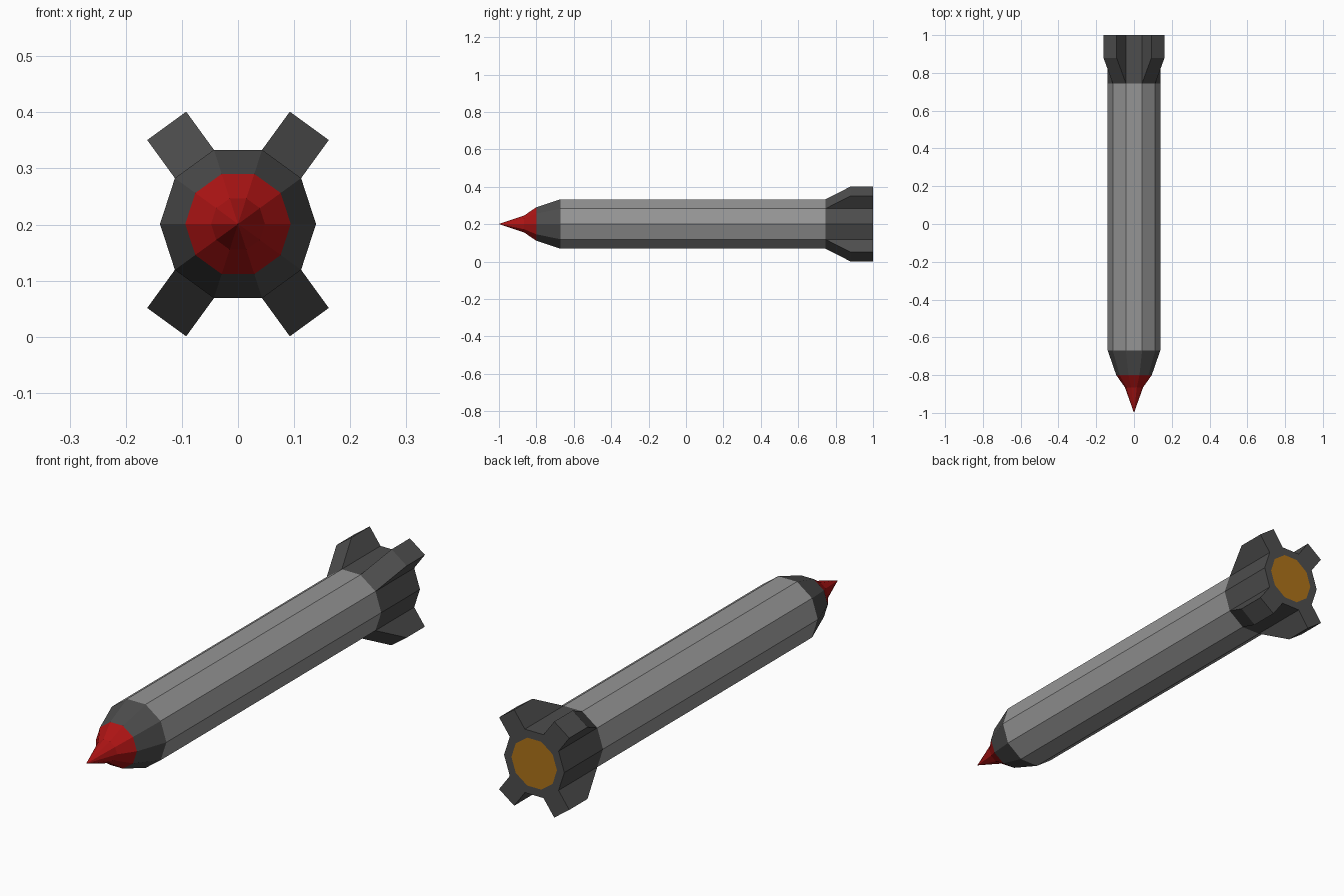
import bpy, bmesh
from math import cos, sin, radians

if "Cube" in bpy.data.objects:
    bpy.data.objects.remove(bpy.data.objects["Cube"])

SIDES, R, ZC = 10, 0.139, 0.201
FIN_SECTORS = (1, 3, 6, 8)      # hull sides that carry fins


def material(name, rgb):
    m = bpy.data.materials.new(name)
    m.diffuse_color = (*rgb, 1)
    m.use_nodes = True
    m.node_tree.nodes["Principled BSDF"].inputs["Base Color"].default_value = m.diffuse_color
    return m


GREY = material("hull_grey", (0.30, 0.30, 0.30))
DARK = material("dark_grey", (0.075, 0.075, 0.075))
RED = material("tip_red", (0.42, 0.007, 0.007))
ORANGE = material("burner_orange", (0.42, 0.17, 0.01))


def ring_point(i, r, y):
    a = radians(360 / SIDES * i)
    return (r * cos(a), y, r * sin(a))


def finish(name, bm, mat):
    me = bpy.data.meshes.new(name)
    bm.to_mesh(me)
    bm.free()
    me.materials.append(mat)
    ob = bpy.data.objects.new(name, me)
    ob.location.z = ZC
    bpy.context.collection.objects.link(ob)
    return ob


def lathe(name, profile, mat, skip=()):
    """Ten-sided skin through (radius, y) rings; skip drops sides of the first band."""
    bm = bmesh.new()
    rings = [[bm.verts.new(ring_point(i, r, y)) for i in range(SIDES)] for r, y in profile]
    for k, (a, b) in enumerate(zip(rings, rings[1:])):
        for i in range(SIDES):
            if k == 0 and i in skip:
                continue
            j = (i + 1) % SIDES
            bm.faces.new((a[i], b[i], b[j], a[j]))
    bmesh.ops.remove_doubles(bm, verts=bm.verts, dist=1e-5)
    return finish(name, bm, mat)


# Nose tip, shoulder, hull
lathe("nose_tip", [(0, -1), (0.048, -0.865), (0.094, -0.80)], RED)
lathe("nose_shoulder", [(0.094, -0.80), (R, -0.67)], DARK)
lathe("hull", [(R, -0.67), (R, 0.745)], GREY)

# Tail section with rear rim, and the burner disc
lathe("tail", [(R, 0.745), (R, 1), (0.105, 1)], DARK, FIN_SECTORS)
lathe("burner", [(0.105, 1), (0, 1)], ORANGE)

# One fin raised from a hull side, mirrored to all four
bm = bmesh.new()
out = 0.084
dx, dz = out * cos(radians(54)), out * sin(radians(54))
sides = []
for i in (1, 2):
    x, _, z = ring_point(i, R, 0)
    pts = [(x, 0.745, z), (x + dx, 0.88, z + dz), (x + dx, 1, z + dz), (x, 1, z)]
    sides.append([bm.verts.new(p) for p in pts])
a, b = sides
bm.faces.new(a)
bm.faces.new(b[::-1])
for k in range(3):
    bm.faces.new((a[k + 1], a[k], b[k], b[k + 1]))
bmesh.ops.recalc_face_normals(bm, faces=bm.faces)
fins = finish("tail_fins", bm, DARK)
mirror = fins.modifiers.new("mirror", 'MIRROR')
mirror.use_axis = (True, False, True)
mirror.use_mirror_merge = False
